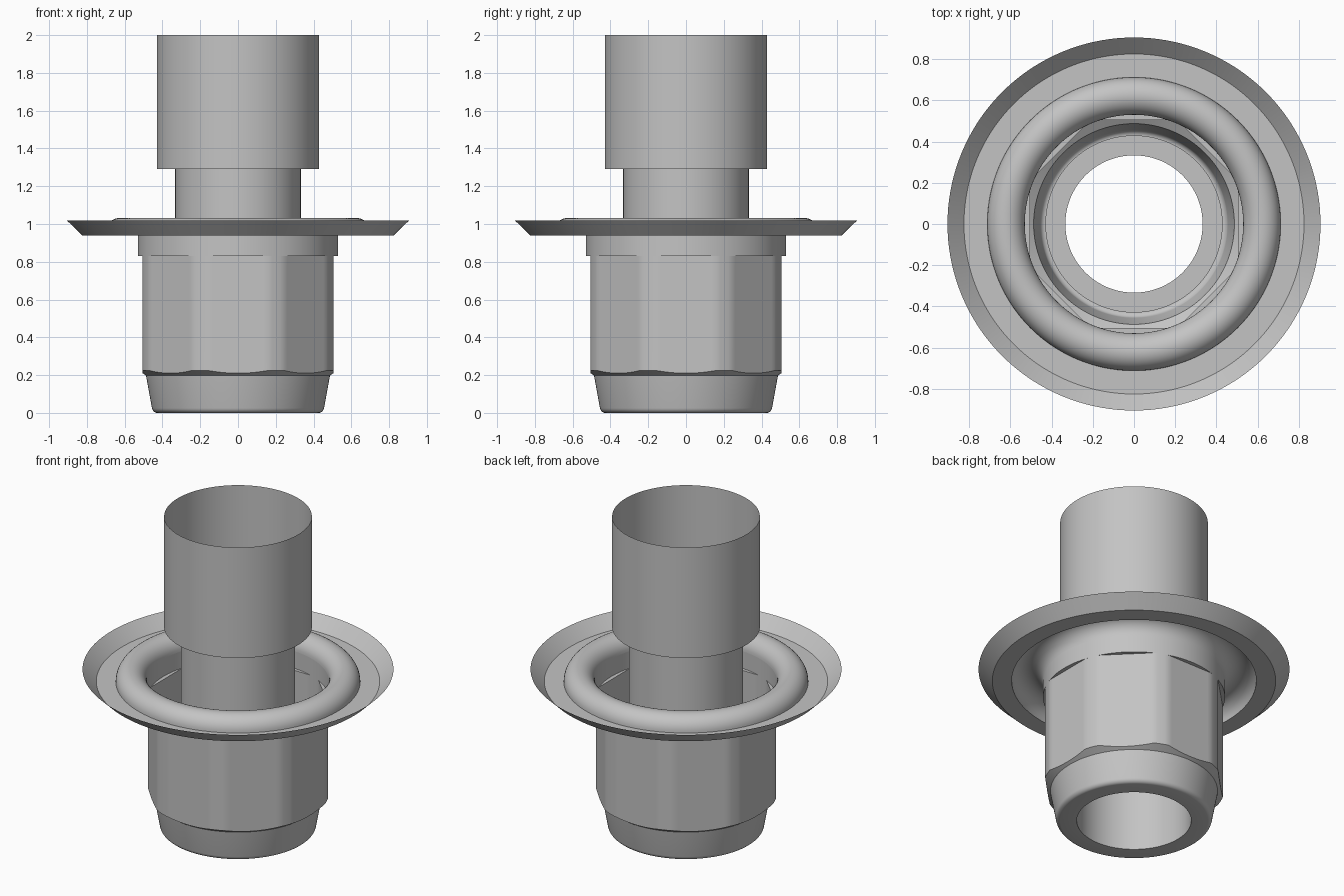
import bpy, bmesh, math

if "Cube" in bpy.data.objects:
    bpy.data.objects.remove(bpy.data.objects["Cube"])

SEG = 144
FLAT, ROUND = 0.505, 0.53      # octagon half-width and rounded corner radius

steel = bpy.data.materials.new("steel grey")
steel.diffuse_color = (0.55, 0.55, 0.55, 1)
steel.use_nodes = True
steel.node_tree.nodes["Principled BSDF"].inputs["Base Color"].default_value = steel.diffuse_color


def lathe(name, rows):
    """Revolve open rows upward; a row is (r, z) or a function of the angle."""
    bm = bmesh.new()
    rings = []
    for row in rows:
        ring = []
        for i in range(SEG):
            a = 2 * math.pi * i / SEG
            r, z = row(a) if callable(row) else row
            ring.append(bm.verts.new((r * math.cos(a), r * math.sin(a), z)))
        rings.append(ring)
    for lo, hi in zip(rings, rings[1:]):
        for i in range(SEG):
            k = (i + 1) % SEG
            bm.faces.new((lo[i], lo[k], hi[k], hi[i]))
    me = bpy.data.meshes.new(name)
    bm.to_mesh(me)
    bm.free()
    me.materials.append(steel)
    ob = bpy.data.objects.new(name, me)
    bpy.context.collection.objects.link(ob)
    bpy.ops.object.select_all(action='DESELECT')
    ob.select_set(True)
    bpy.context.view_layer.objects.active = ob
    bpy.ops.object.shade_smooth_by_angle(angle=math.radians(25))
    return ob


def nut_radius(a):
    """Octagon with flats on the axes, its corners trimmed by a circle."""
    step = math.pi / 4
    off = (a + step / 2) % step - step / 2
    return min(FLAT / math.cos(off), ROUND)


def nut_base(a):
    # conical chamfer meets the flats in a scalloped line
    r = nut_radius(a)
    return r, 0.198 + (r - 0.485) * 0.6


def nut_top(a):
    return nut_radius(a), 0.83


# Stepped inner tube, open at both ends
lathe("inner_tube", [(0.333, 0), (0.333, 1.29), (0.43, 1.29), (0.43, 2.0)])

# Tapered collar with a rounded lower lip
lip = [(0.43 + 0.026 * math.sin(t), 0.03 - 0.026 * math.cos(t) - 0.004 * (1 - t / 1.4))
       for t in [1.4 * i / 6 for i in range(7)]]
lathe("tapered_collar", [(0.333, 0)] + lip + [(0.487, 0.198)])

# Octagonal nut with chamfered foot and round neck above the ledges
lathe("octagonal_nut", [(0.487, 0.198), nut_base, nut_top, (ROUND, 0.83), (ROUND, 0.94)])

# Flange: rolled bead, flat ring and upturned rim
bead = [(0.621 - 0.091 * math.cos(t), 0.94 + 0.093 * math.sin(t))
        for t in [math.pi * i / 20 for i in range(21)]]
lathe("flange", bead + [(0.825, 0.94), (0.905, 1.018)])
